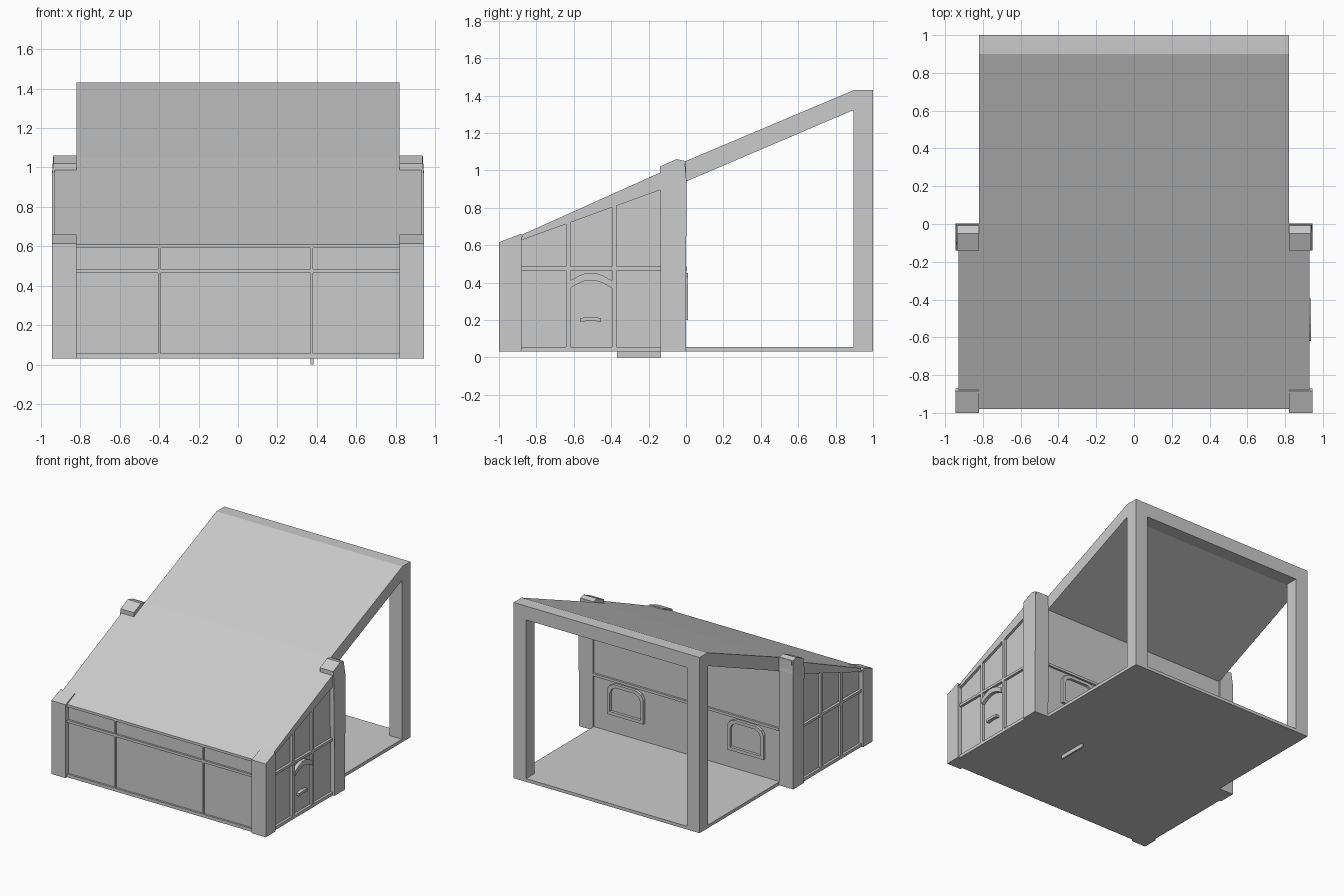
import bpy, bmesh

if "Cube" in bpy.data.objects:
    bpy.data.objects.remove(bpy.data.objects["Cube"])


def finish(bm, name):
    bmesh.ops.recalc_face_normals(bm, faces=bm.faces)
    me = bpy.data.meshes.new(name)
    bm.to_mesh(me)
    bm.free()
    ob = bpy.data.objects.new(name, me)
    bpy.context.collection.objects.link(ob)
    return ob


def prism(name, pts, x0, x1):
    """Extrude a (y, z) profile along x."""
    bm = bmesh.new()
    a = [bm.verts.new((x0, y, z)) for y, z in pts]
    b = [bm.verts.new((x1, y, z)) for y, z in pts]
    bm.faces.new(a)
    bm.faces.new(b[::-1])
    for i in range(len(pts)):
        j = (i + 1) % len(pts)
        bm.faces.new((a[i], a[j], b[j], b[i]))
    return finish(bm, name)


def box(name, x, y, z):
    return prism(name, [(y[0], z[0]), (y[1], z[0]), (y[1], z[1]), (y[0], z[1])], *x)


def ring(name, outer, inner, y0, y1):
    """Window frame: band between two (x, z) outlines, extruded along y."""
    bm = bmesh.new()
    loops = [[bm.verts.new((x, y, z)) for x, z in pts]
             for pts, y in ((outer, y0), (outer, y1), (inner, y1), (inner, y0))]
    n = len(outer)
    for k in range(4):
        p, q = loops[k], loops[(k + 1) % 4]
        for i in range(n):
            j = (i + 1) % n
            bm.faces.new((p[i], p[j], q[j], q[i]))
    return finish(bm, name)


def window_outline(cx, w, z0, z1):
    half = [(w, z0), (w, z1 - 0.055), (w * 0.88, z1 - 0.02), (w * 0.6, z1)]
    return [(cx + x, z) for x, z in half] + [(cx - x, z) for x, z in half[::-1]]


# floors
box("front_floor", (-0.93, 0.93), (-0.98, 0), (0.03, 0.055))
box("back_floor", (-0.82, 0.82), (-0.01, 1), (0.03, 0.055))

# closed front room and its roof
prism("room_walls", [(-0.965, 0.03), (-0.01, 0.03), (-0.01, 0.96), (-0.965, 0.6)], -0.91, 0.91)
prism("room_roof", [(-0.98, 0.59), (0, 0.945), (0, 1.05), (-0.98, 0.61)], -0.93, 0.93)

# open back canopy roof, rear beam included
prism("canopy_roof", [(0, 0.94), (0.89, 1.32), (1, 1.32), (1, 1.43), (0.9, 1.43), (0, 1.05)], -0.82, 0.82)

front_col = [(-1, 0.03), (-0.88, 0.03), (-0.88, 0.64), (-0.87, 0.645), (-0.885, 0.66), (-1, 0.615)]
mid_col = [(-0.135, 0.03), (0, 0.03), (0.002, 0.95), (-0.007, 1.05), (-0.05, 1.06), (-0.14, 1.02), (-0.14, 0.95)]
for s, side in ((-1, "left"), (1, "right")):
    # posts and columns
    box(f"{side}_canopy_post", sorted((s * 0.71, s * 0.82)), (0.895, 1), (0.03, 1.33))
    for label, prof in (("front", front_col), ("middle", mid_col)):
        col = prism(f"{side}_{label}_column", prof, *sorted((s * 0.82, s * 0.945)))
        for v in col.data.vertices:
            if abs(v.co.x) > 0.9 and v.co.z > 0.96:
                v.co.x = s * 0.937
    # side wall trims
    xs = sorted((s * 0.9, s * 0.93))
    box(f"{side}_side_rail", xs, (-0.88, -0.13), (0.465, 0.485))
    for i, (y, top) in enumerate(((-0.63, 0.72), (-0.3825, 0.815))):
        box(f"{side}_side_stud_{i + 1}", xs, (y - 0.012, y + 0.012), (0.03, top))
    # arched window frames on the wall facing the canopy
    cx = s * 0.53
    ring(f"{side}_window_frame", window_outline(cx, 0.16, 0.2, 0.45),
         window_outline(cx, 0.135, 0.225, 0.425), -0.015, 0.012)

# front wall trims
box("front_rail", (-0.82, 0.82), (-0.98, -0.95), (0.465, 0.485))
for i, x in enumerate((-0.4, 0.375)):
    box(f"front_stud_{i + 1}", (x - 0.006, x + 0.006), (-0.98, -0.95), (0.03, 0.595))

# rail on the wall facing the canopy
box("inner_rail", (-0.82, 0.82), (-0.02, 0.006), (0.465, 0.485))

# arched hood and sill on the right side wall
arch = [(-0.62, 0.0), (-0.57, 0.028), (-0.53, 0.042), (-0.49, 0.042), (-0.445, 0.028), (-0.395, 0.0)]
prism("side_hood", [(y, 0.37 + z) for y, z in arch] + [(y, 0.41 + z) for y, z in arch[::-1]], 0.9, 0.938)
prism("side_sill", [(-0.565, 0.19), (-0.51, 0.197), (-0.455, 0.19), (-0.455, 0.21),
                    (-0.51, 0.217), (-0.565, 0.21)], 0.9, 0.938)

# thin skid under the floor
box("floor_skid", (0.368, 0.382), (-0.37, -0.135), (0, 0.035))
